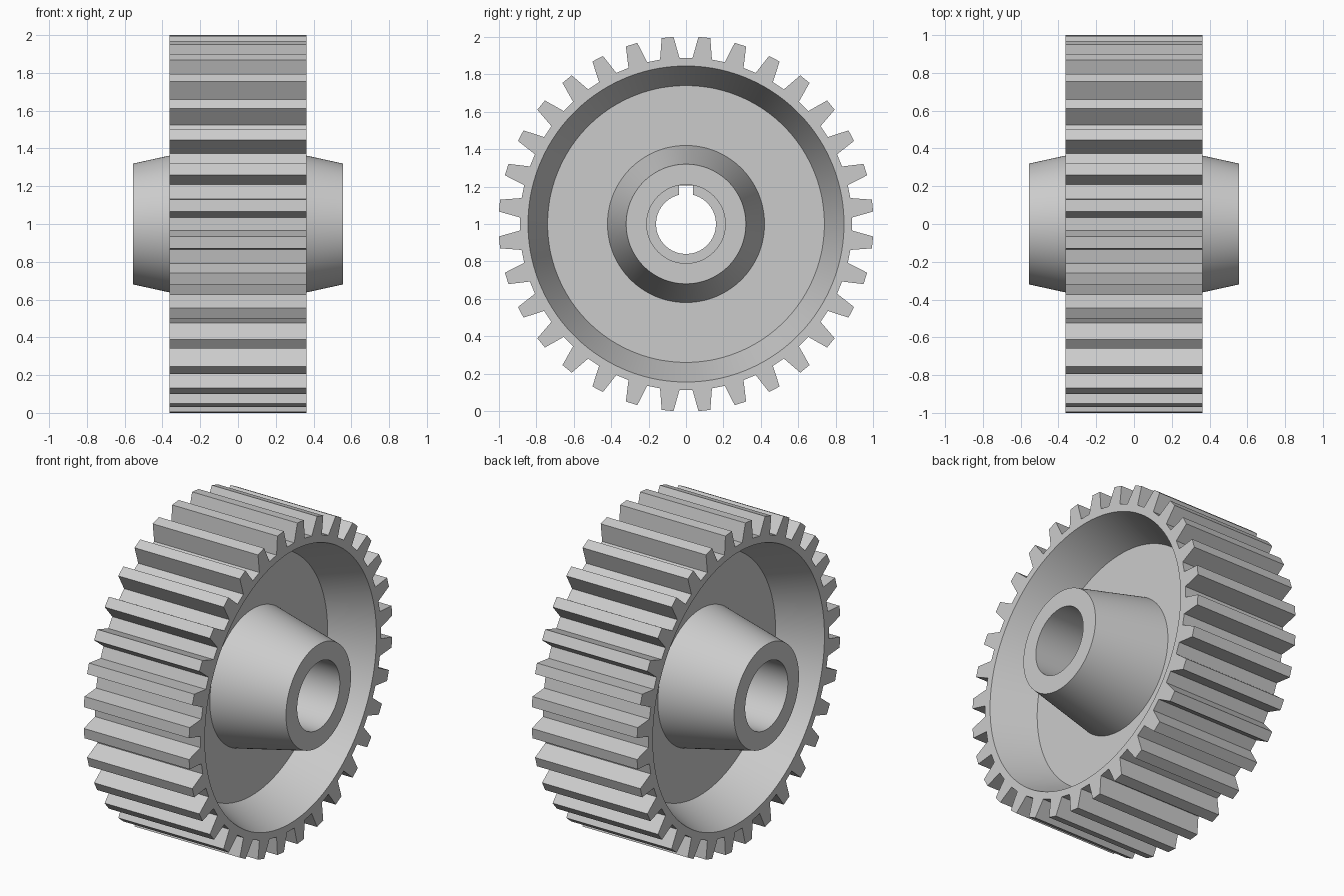
import bpy, bmesh
from math import sin, cos, pi, sqrt

if "Cube" in bpy.data.objects:
    bpy.data.objects.remove(bpy.data.objects["Cube"])

TEETH = 32
SEG = TEETH * 4
STEP = 2 * pi / SEG
RIM_X, HUB_X, WEB_X = 0.363, 0.555, 0.10


def circle(r):
    return [(r * sin((i + 0.5) * STEP), r * cos((i + 0.5) * STEP)) for i in range(SEG)]


def tooth_outline():
    # tapered flat teeth, a gap centred at the top
    pts = []
    for t in range(TEETH):
        a = (t + 0.5) * 2 * pi / TEETH
        for w, r in ((-0.052, 0.888), (-0.032, 1.002), (0.032, 1.002), (0.052, 0.888)):
            pts.append((r * sin(a) + w * cos(a), r * cos(a) - w * sin(a)))
    return pts


def keyed_bore(r, half, top):
    # round bore with a square keyway at the top
    pts = circle(r)
    for i in range(-5, 5):
        k = i + 0.5
        if abs(k) > 4:
            pts[i % SEG] = (half if k > 0 else -half, sqrt(r * r - half * half))
        else:
            pts[i % SEG] = (half * k / 3.5, top)
    return pts


# Section rings of the right half, from teeth inward to bore
side = [
    (RIM_X, tooth_outline()),
    (RIM_X, circle(0.845)),
    (WEB_X, circle(0.74)),
    (WEB_X, circle(0.42)),
    (HUB_X, circle(0.32)),
    (HUB_X, circle(0.21)),
    (WEB_X, circle(0.21)),
    (WEB_X, keyed_bore(0.16, 0.0375, 0.205)),
]
sections = side + [(-x, pts) for x, pts in reversed(side)]

# Skin the rings into one closed body
bm = bmesh.new()
rings = [[bm.verts.new((x, y, 1 + z)) for y, z in pts] for x, pts in sections]
for n, a in enumerate(rings):
    b = rings[(n + 1) % len(rings)]
    for i in range(SEG):
        j = (i + 1) % SEG
        bm.faces.new((a[i], a[j], b[j], b[i]))
bmesh.ops.recalc_face_normals(bm, faces=bm.faces)

mesh = bpy.data.meshes.new("spur_gear")
bm.to_mesh(mesh)
bm.free()
gear = bpy.data.objects.new("spur_gear", mesh)
bpy.context.collection.objects.link(gear)

# Smooth the round parts, keep tooth and rim edges sharp
bpy.context.view_layer.objects.active = gear
gear.select_set(True)
bpy.ops.object.shade_smooth_by_angle(angle=0.4)
